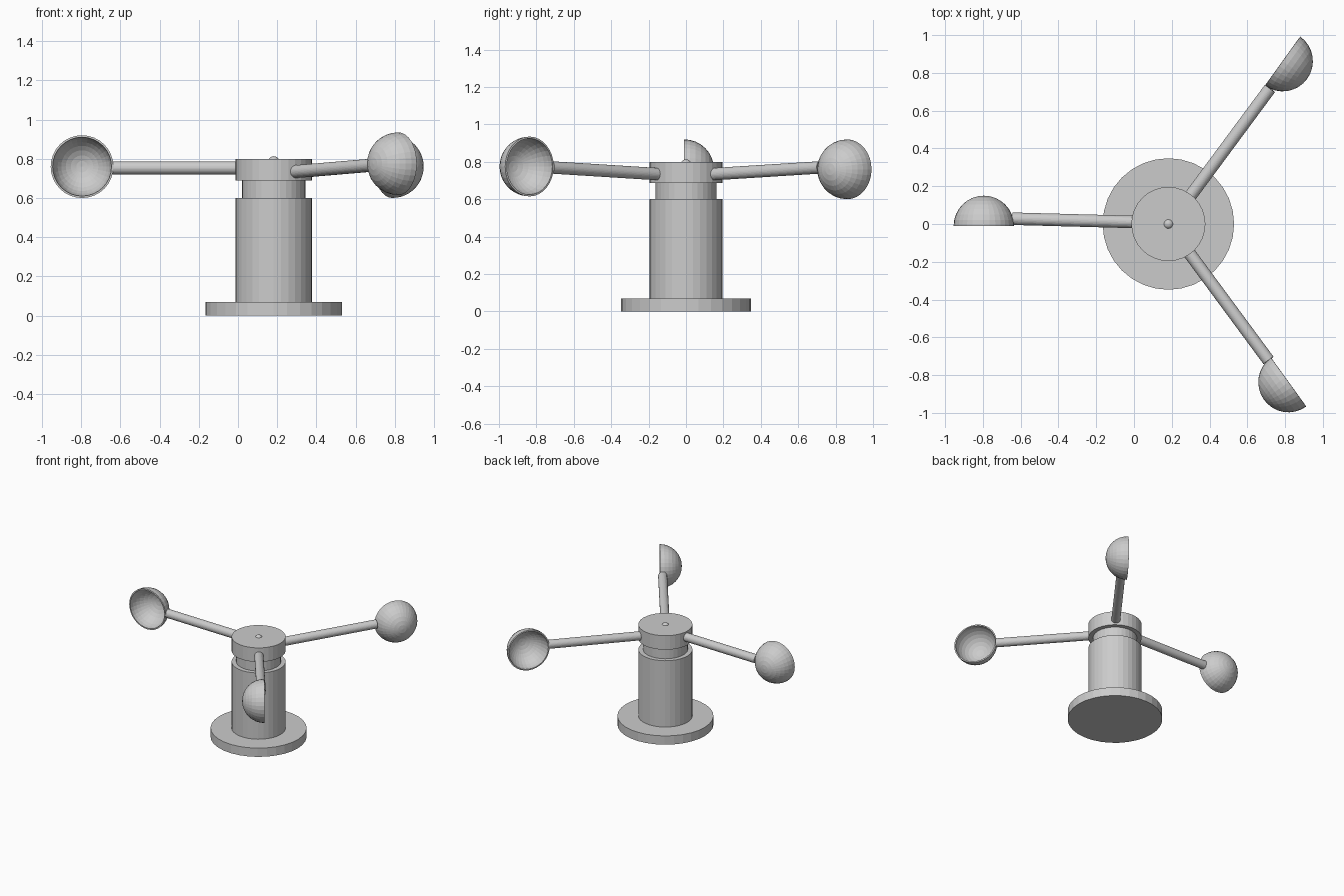
import bpy, bmesh
from math import radians, cos, sin
from mathutils import Vector, Matrix

if "Cube" in bpy.data.objects:
    bpy.data.objects.remove(bpy.data.objects["Cube"])

AXIS_X = 0.182


def disc(name, radius, z0, z1):
    bpy.ops.mesh.primitive_cylinder_add(vertices=32, radius=radius, depth=z1 - z0,
                                        location=(AXIS_X, 0, (z0 + z1) / 2))
    bpy.context.object.name = name


def rod(name, a, b, radius):
    a, b = Vector(a), Vector(b)
    d = b - a
    bpy.ops.mesh.primitive_cylinder_add(vertices=32, radius=radius, depth=d.length,
                                        location=(a + b) / 2)
    ob = bpy.context.object
    ob.name = name
    ob.rotation_euler = d.to_track_quat('Z', 'Y').to_euler()


def cup(name, centre, angle, radius=0.16):
    # hemisphere shell whose dome trails clockwise from the arm direction
    bm = bmesh.new()
    bmesh.ops.create_uvsphere(bm, u_segments=32, v_segments=16, radius=radius)
    bmesh.ops.bisect_plane(bm, geom=bm.verts[:] + bm.edges[:] + bm.faces[:],
                           plane_co=(0, 0, 0), plane_no=(0, 0, 1),
                           dist=1e-5, clear_inner=True)
    me = bpy.data.meshes.new(name)
    bm.to_mesh(me)
    bm.free()
    ob = bpy.data.objects.new(name, me)
    bpy.context.collection.objects.link(ob)
    ob.location = centre
    dome = Vector((sin(angle), -cos(angle), 0))
    ob.rotation_euler = dome.to_track_quat('Z', 'Y').to_euler()
    shell = ob.modifiers.new("shell", 'SOLIDIFY')
    shell.thickness = 0.01
    shell.offset = -1


# Base, post, neck and rotating hub
disc("base_plate", 0.348, 0, 0.07)
disc("post", 0.196, 0.07, 0.60)
disc("neck", 0.162, 0.60, 0.69)
disc("hub", 0.196, 0.688, 0.80)
bpy.ops.mesh.primitive_uv_sphere_add(segments=32, ring_count=16, radius=0.028,
                                     location=(AXIS_X, 0, 0.785))
bpy.context.object.name = "hub_pin"

# Arms and cups: arm start, arm end, cup centre, direction in degrees
spokes = {
    "left": ((0.03, 0.01, 0.754), (-0.645, 0.028, 0.754), (-0.795, -0.01, 0.76), 180),
    "back": ((0.285, 0.13, 0.733), (0.72, 0.718, 0.77), (0.787, 0.862, 0.76), 54.3),
    "front": ((0.275, -0.13, 0.733), (0.712, -0.722, 0.77), (0.818, -0.837, 0.775), -54.2),
}
for side, (a, b, c, deg) in spokes.items():
    rod(side + "_arm", a, b, 0.033)
    cup(side + "_cup", c, radians(deg))
